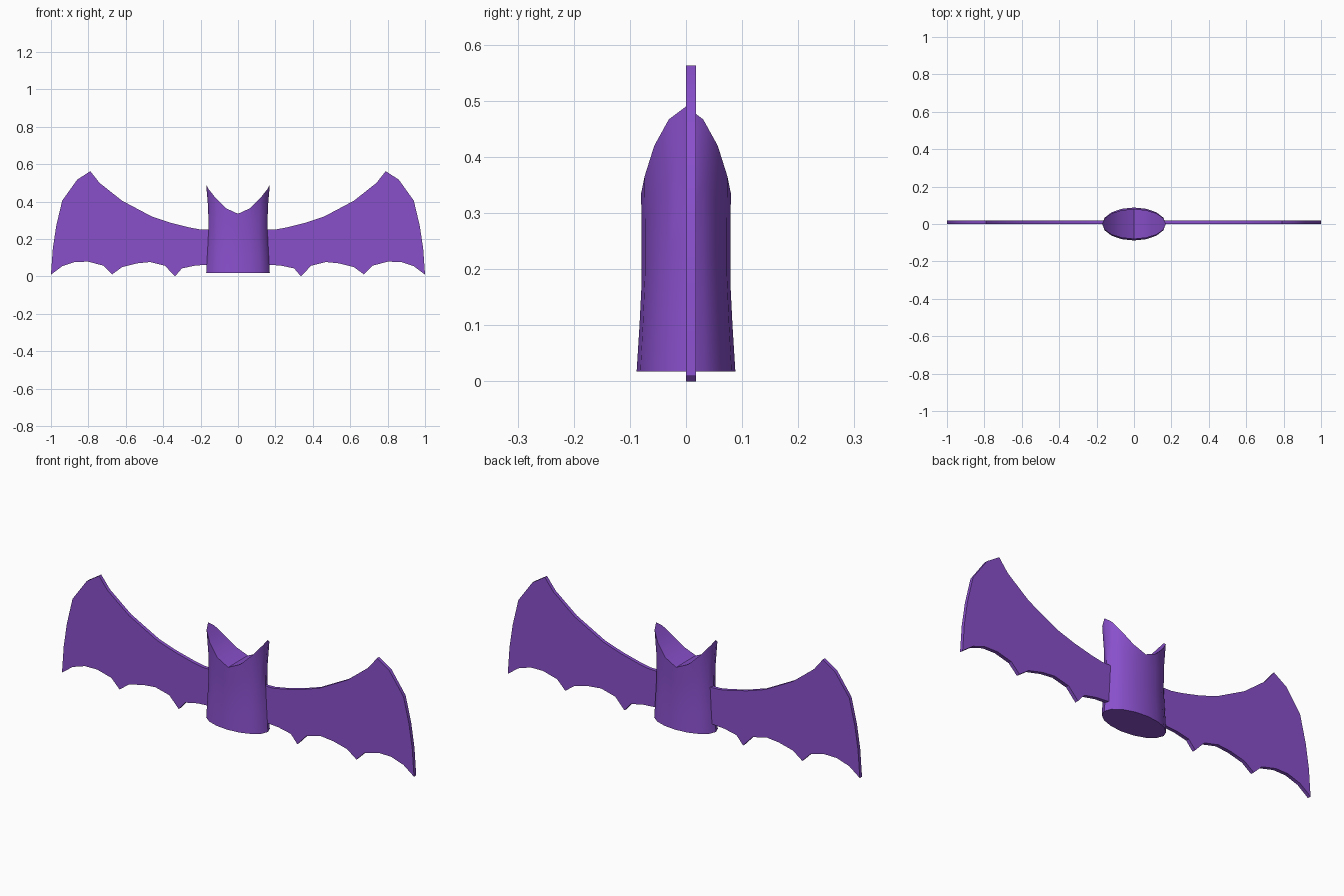
import bpy, bmesh, math

if "Cube" in bpy.data.objects:
    bpy.data.objects.remove(bpy.data.objects["Cube"])

purple = bpy.data.materials.new("purple")
purple.diffuse_color = (0.25, 0.08, 0.60, 1)
purple.use_nodes = True
purple.node_tree.nodes["Principled BSDF"].inputs["Base Color"].default_value = purple.diffuse_color


def finish(bm, name, angle):
    bmesh.ops.recalc_face_normals(bm, faces=bm.faces)
    mesh = bpy.data.meshes.new(name)
    bm.to_mesh(mesh)
    bm.free()
    obj = bpy.data.objects.new(name, mesh)
    bpy.context.collection.objects.link(obj)
    mesh.materials.append(purple)
    bpy.ops.object.select_all(action='DESELECT')
    obj.select_set(True)
    bpy.context.view_layer.objects.active = obj
    bpy.ops.object.shade_smooth_by_angle(angle=math.radians(angle))
    return obj


# Body: waisted oval column whose top rim sweeps up into two ears
SIDES, BOTTOM = 16, 0.018
RIM = [0.49, 0.467, 0.42, 0.365, 0.335]          # ear tip to centre
RINGS = [(0, 0.170, 0.088), (0.25, 0.163, 0.083), (0.5, 0.157, 0.079),
         (0.75, 0.160, 0.079), (1, 0.170, 0.080)]  # height share, radii
bm = bmesh.new()
rings = []
for t, rx, ry in RINGS:
    ring = []
    for i in range(SIDES):
        a = 2 * math.pi * i / SIDES
        k = i % 8
        rim = RIM[min(k, 8 - k)]
        ring.append(bm.verts.new((rx * math.cos(a), ry * math.sin(a),
                                  BOTTOM + (rim - BOTTOM) * t)))
    rings.append(ring)
for lo, hi in zip(rings, rings[1:]):
    for i in range(SIDES):
        j = (i + 1) % SIDES
        bm.faces.new((lo[i], lo[j], hi[j], hi[i]))
bm.faces.new(rings[0])
# Saddle between the ears, closed front to back
top = rings[-1]
for i in range(8):
    face = [top[i], top[i + 1], top[-i - 1], top[-i % SIDES]]
    bm.faces.new(list(dict.fromkeys(face)))
finish(bm, "body", 40)

# Wings: thin plates with a scalloped lower edge
OUTLINE = [(0.145, 0.25), (0.20, 0.251), (0.26, 0.262), (0.36, 0.287), (0.46, 0.32),
           (0.62, 0.405), (0.74, 0.50), (0.79, 0.563), (0.86, 0.517), (0.94, 0.405),
           (0.972, 0.27), (0.99, 0.15), (1.0, 0.01), (0.94, 0.055), (0.87, 0.078),
           (0.80, 0.079), (0.72, 0.058), (0.673, 0.011), (0.62, 0.05), (0.54, 0.07),
           (0.47, 0.077), (0.39, 0.057), (0.337, 0.0), (0.30, 0.043), (0.23, 0.058),
           (0.145, 0.064)]
for side, name in ((1, "right_wing"), (-1, "left_wing")):
    bm = bmesh.new()
    face = bm.faces.new([bm.verts.new((side * x, 0, z)) for x, z in OUTLINE])
    back = bmesh.ops.extrude_face_region(bm, geom=[face])["geom"]
    for v in back:
        if isinstance(v, bmesh.types.BMVert):
            v.co.y = 0.018
    # extrusion keeps the first face as the front cap
    bmesh.ops.triangulate(bm, faces=[f for f in bm.faces if len(f.verts) > 4])
    finish(bm, name, 30)
